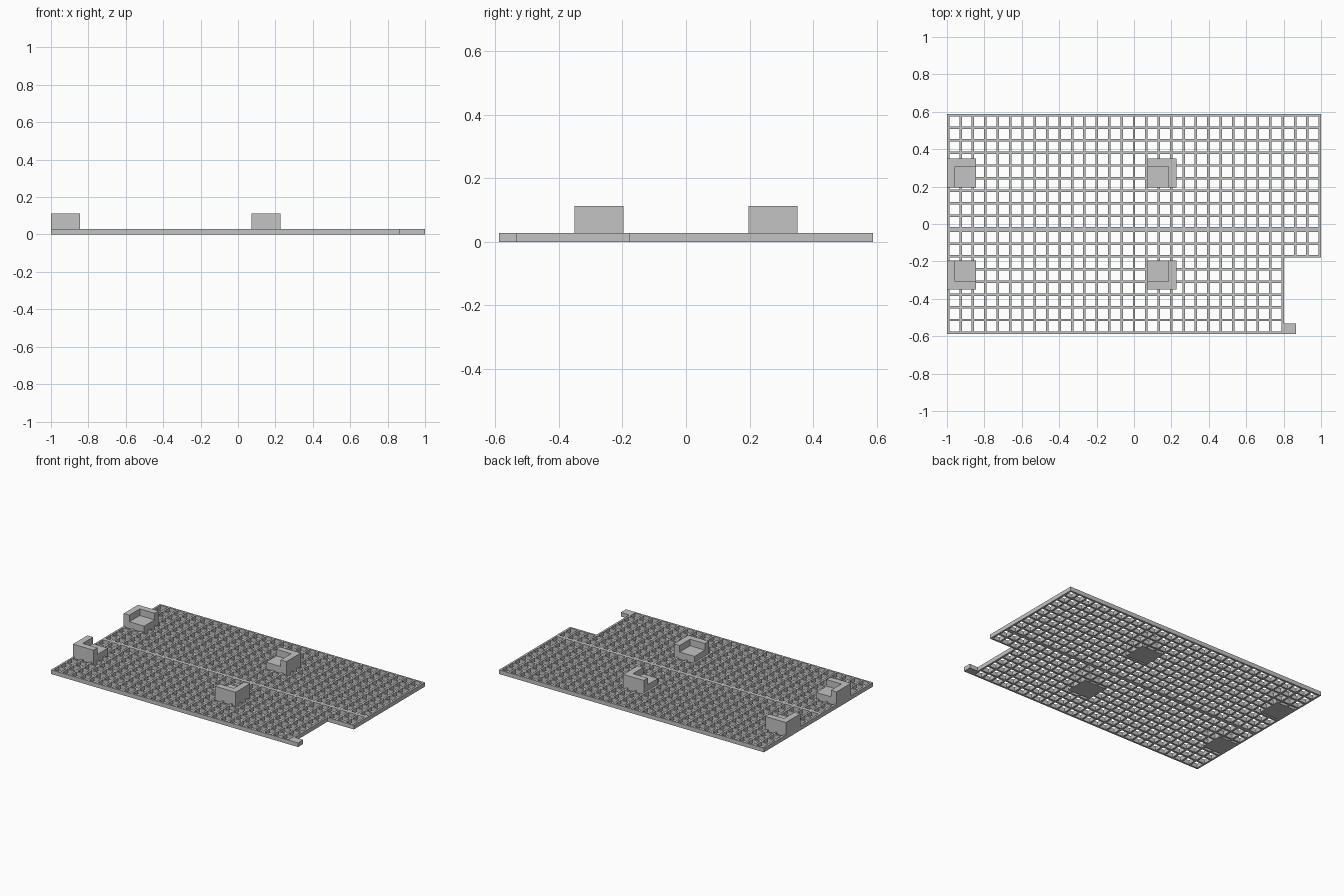
import bpy
import bmesh

cube = bpy.data.objects.get("Cube")
if cube:
    bpy.data.objects.remove(cube, do_unlink=True)

# Single plain material
COLOR = (0.55, 0.55, 0.55, 1.0)
grey = bpy.data.materials.new("light_grey")
grey.use_nodes = True
grey.diffuse_color = COLOR
grey.node_tree.nodes["Principled BSDF"].inputs["Base Color"].default_value = COLOR

DECK = 0.028     # grating thickness
BAR = 0.013      # bar width
COLS = 30        # cells along the length


def finish(bm, name):
    bmesh.ops.recalc_face_normals(bm, faces=bm.faces)
    mesh = bpy.data.meshes.new(name)
    bm.to_mesh(mesh)
    bm.free()
    mesh.materials.append(grey)
    obj = bpy.data.objects.new(name, mesh)
    bpy.context.collection.objects.link(obj)
    return obj


def extrude_up(bm, height):
    result = bmesh.ops.extrude_face_region(bm, geom=bm.faces[:])
    top = [v for v in result["geom"] if isinstance(v, bmesh.types.BMVert)]
    bmesh.ops.translate(bm, verts=top, vec=(0, 0, height))


def bar_edges(low, high, cells):
    """Both edges of every bar between low and high."""
    pitch = (high - low - BAR) / cells
    return [low + i * pitch + side for i in range(cells + 1) for side in (0, BAR)]


def grating(name, y_low, y_high, rows, keep=lambda i, j: True):
    """Square mesh of bars; odd-odd strips are the open cells."""
    xs, ys = bar_edges(-1, 1, COLS), bar_edges(y_low, y_high, rows)
    bm = bmesh.new()
    grid = [[bm.verts.new((x, y, 0)) for y in ys] for x in xs]
    for i in range(len(xs) - 1):
        for j in range(len(ys) - 1):
            if (i % 2 and j % 2) or not keep(i, j):
                continue
            bm.faces.new((grid[i][j], grid[i + 1][j], grid[i + 1][j + 1], grid[i][j + 1]))
    loose = [v for v in bm.verts if not v.link_faces]
    bmesh.ops.delete(bm, geom=loose, context="VERTS")
    extrude_up(bm, DECK)
    return finish(bm, name)


def corner_bracket(name, x, y, sx, sy):
    """Pad with an L-shaped wall; x, y is the outer corner, sx, sy point inward."""
    size, wall, pad, top = 0.155, 0.043, 0.068, 0.113
    cuts = (0, wall, size)
    bm = bmesh.new()
    grid = [[bm.verts.new((x + sx * a, y + sy * b, 0)) for b in cuts] for a in cuts]
    for i in range(2):
        for j in range(2):
            bm.faces.new((grid[i][j], grid[i + 1][j], grid[i + 1][j + 1], grid[i][j + 1]))
    bmesh.ops.recalc_face_normals(bm, faces=bm.faces)
    extrude_up(bm, pad)
    # Raise the two outer sides above the pad
    inner_x, inner_y = x + sx * wall, y + sy * wall
    raised = []
    for f in bm.faces:
        c = f.calc_center_median()
        if min(v.co.z for v in f.verts) > pad / 2:
            if (c.x - inner_x) * sx < 0 or (c.y - inner_y) * sy < 0:
                raised.append(f)
    result = bmesh.ops.extrude_face_region(bm, geom=raised)
    verts = [v for v in result["geom"] if isinstance(v, bmesh.types.BMVert)]
    bmesh.ops.translate(bm, verts=verts, vec=(0, 0, top - pad))
    bmesh.ops.delete(bm, geom=[f for f in raised if f.is_valid], context="FACES_ONLY")
    return finish(bm, name)


# Two grating panels meeting at a seam, the front one with a notched corner
SEAM = -0.03
grating("back_grating", SEAM, 0.588, 9)
grating("front_grating", -0.588, SEAM, 8, lambda i, j: i <= 2 * 27 or j >= 2 * 6)

# Small solid tab beside the notch
bm = bmesh.new()
bmesh.ops.create_cube(bm, size=1)
bmesh.ops.scale(bm, verts=bm.verts, vec=(0.065, 0.056, DECK))
bmesh.ops.translate(bm, verts=bm.verts, vec=(0.8325, -0.56, DECK / 2))
finish(bm, "corner_tab")

# Four brackets opening toward each other
for end, x, sx in (("right", -1, 1), ("left", 0.228, -1)):
    for side, sy in (("front", 1), ("back", -1)):
        corner_bracket(f"{side}_{end}_bracket", x, -sy * 0.351, sx, sy)
